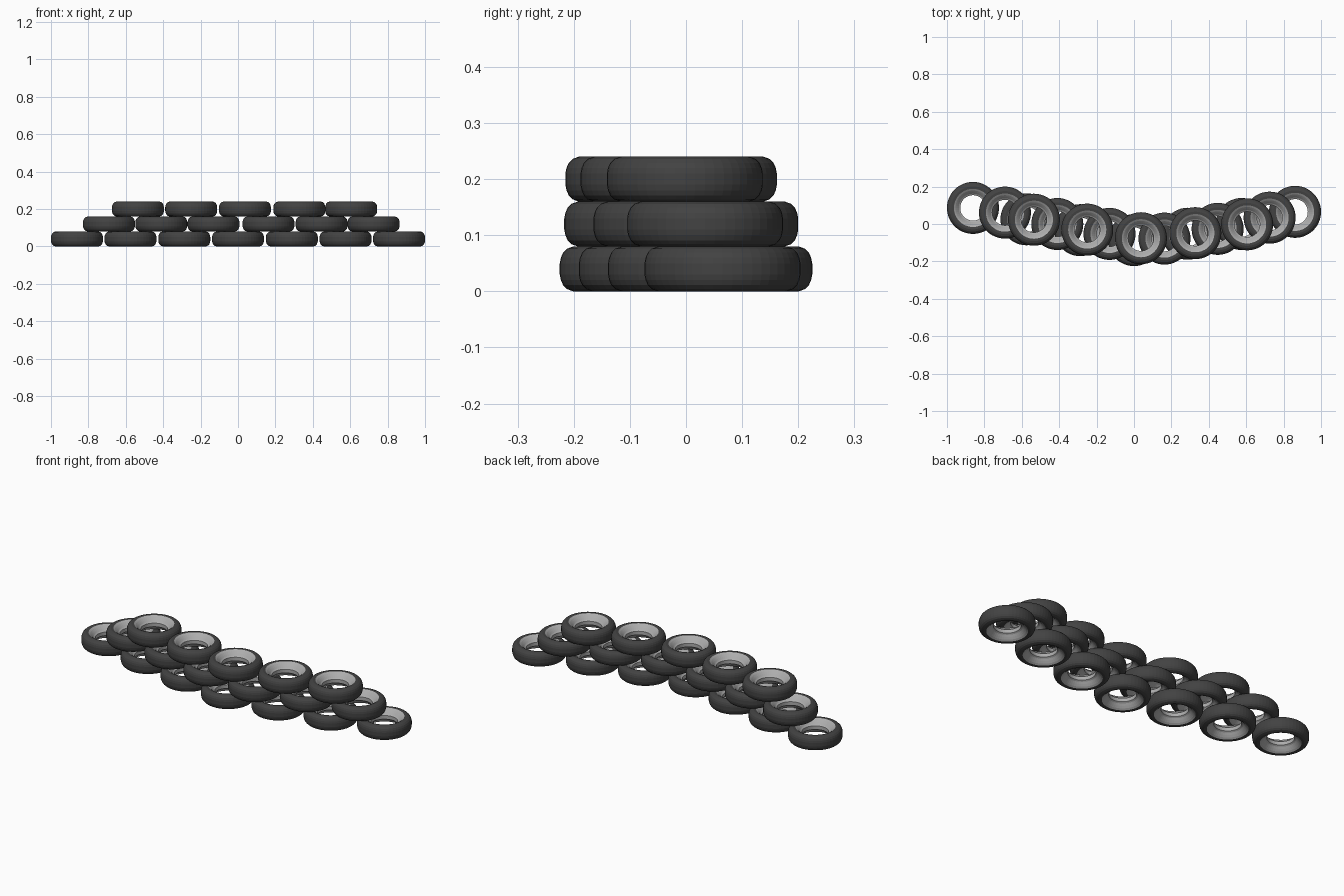
import bpy, bmesh, math

if "Cube" in bpy.data.objects:
    bpy.data.objects.remove(bpy.data.objects["Cube"])

H = 0.08      # tyre height
SEG = 48


def material(name, v):
    m = bpy.data.materials.new(name)
    m.diffuse_color = (v, v, v, 1)
    m.use_nodes = True
    m.node_tree.nodes["Principled BSDF"].inputs["Base Color"].default_value = m.diffuse_color
    return m


rubber = material("black rubber", 0.055)
liner = material("grey liner", 0.42)

# Cross-section (radius, height above mid plane), upper half, outside to inside
upper = [(0.139, 0.010), (0.137, 0.020), (0.133, 0.029), (0.126, 0.036),
         (0.115, 0.040), (0.102, 0.039),
         (0.093, 0.033), (0.084, 0.024), (0.076, 0.015), (0.068, 0.010)]
profile = upper + [(r, -z) for r, z in reversed(upper)]
GREY_FROM, GREY_TO = 5, len(profile) - 6


# Tyre mesh: closed profile revolved around the vertical axis
def tyre_mesh():
    bm = bmesh.new()
    rings = []
    for i in range(SEG):
        a = 2 * math.pi * i / SEG
        rings.append([bm.verts.new((r * math.cos(a), r * math.sin(a), z)) for r, z in profile])
    n = len(profile)
    for i in range(SEG):
        p, q = rings[i], rings[(i + 1) % SEG]
        for j in range(n):
            k = (j + 1) % n
            f = bm.faces.new((p[j], p[k], q[k], q[j]))
            # inner dished faces are grey, the rest is rubber
            f.material_index = 1 if GREY_FROM <= j < GREY_TO else 0
    bmesh.ops.recalc_face_normals(bm, faces=bm.faces)
    me = bpy.data.meshes.new("tyre")
    bm.to_mesh(me)
    bm.free()
    me.materials.append(rubber)
    me.materials.append(liner)
    return me


mesh = tyre_mesh()

# Curved wall of three staggered layers: (x, y) of each tyre
layers = {
    "bottom": [(-0.861, 0.086), (-0.575, 0.025), (-0.287, -0.033), (0, -0.086),
               (0.288, -0.052), (0.575, 0.0), (0.861, 0.065)],
    "middle": [(-0.69, 0.061), (-0.41, 0.0), (-0.131, -0.053),
               (0.163, -0.078), (0.447, -0.026), (0.725, 0.034)],
    "top": [(-0.535, 0.023), (-0.25, -0.03), (0.037, -0.076),
            (0.328, -0.049), (0.605, -0.002)],
}
for level, (name, spots) in enumerate(layers.items()):
    for i, (x, y) in enumerate(spots):
        ob = bpy.data.objects.new(f"{name}_tyre_{i + 1}", mesh)
        ob.location = (x, y, H * (level + 0.5))
        bpy.context.collection.objects.link(ob)
